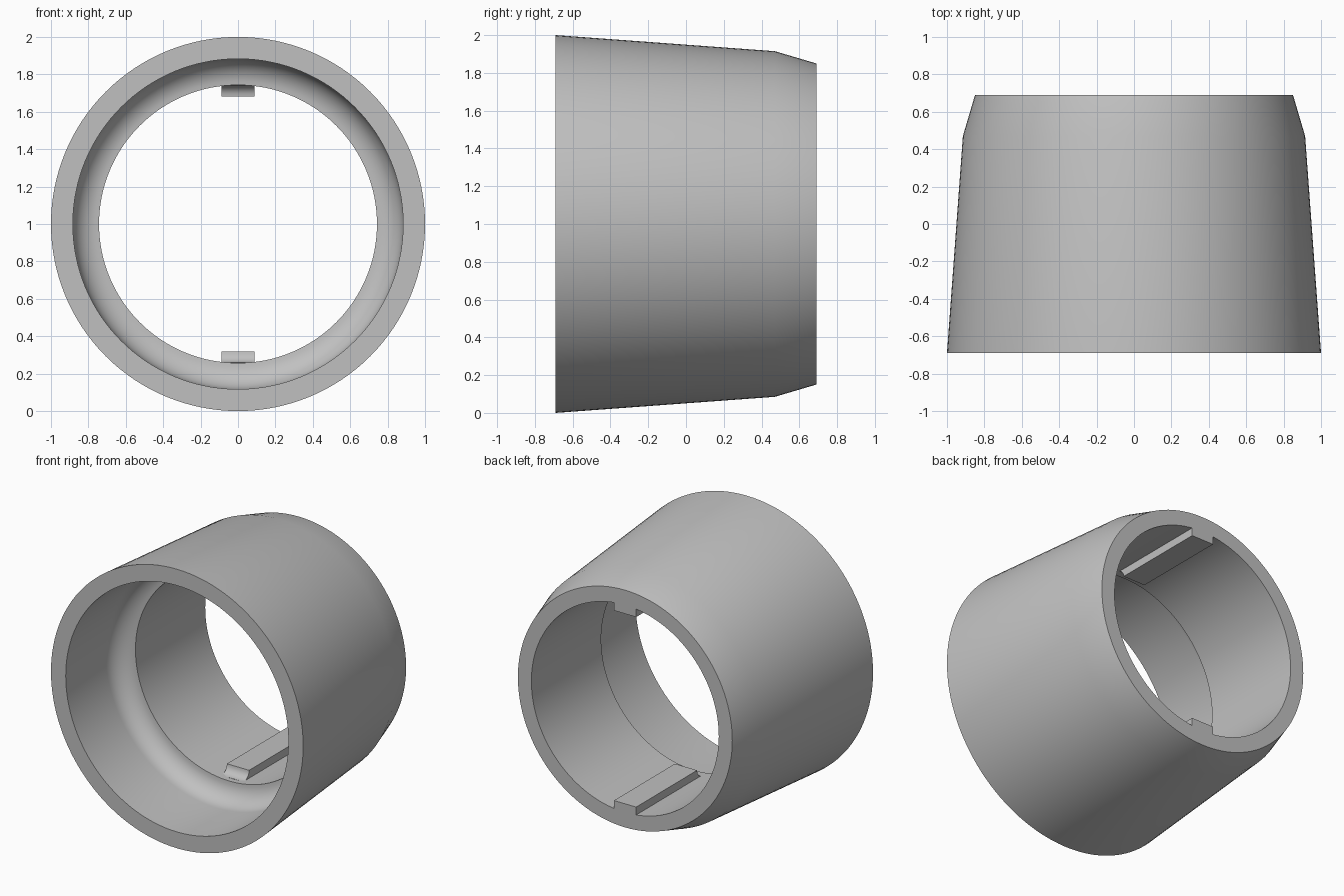
import bpy, bmesh, math
from mathutils import Matrix, Vector

old = bpy.data.objects.get("Cube")
if old:
    bpy.data.objects.remove(old, do_unlink=True)

FRONT, BACK = -0.69, 0.69
BORE, SOCKET = 0.743, 0.883
SEAT = -0.10          # where the socket fillet meets the bore
SEGMENTS = 128

grey = bpy.data.materials.new("plain grey")
grey.use_nodes = True
colour = (0.53, 0.53, 0.53, 1)
grey.diffuse_color = colour
grey.node_tree.nodes["Principled BSDF"].inputs["Base Color"].default_value = colour


def add_object(name, bm):
    bmesh.ops.recalc_face_normals(bm, faces=bm.faces)
    mesh = bpy.data.meshes.new(name)
    bm.to_mesh(mesh)
    bm.free()
    mesh.materials.append(grey)
    obj = bpy.data.objects.new(name, mesh)
    bpy.context.collection.objects.link(obj)
    bpy.ops.object.select_all(action='DESELECT')
    obj.select_set(True)
    bpy.context.view_layer.objects.active = obj
    bpy.ops.object.shade_smooth_by_angle(angle=math.radians(30))
    return obj


def fillet(y, r, radius, steps):
    """Concave quarter arc from an outer wall at radius r inwards, as (y, r)."""
    angles = [math.pi / 2 * i / steps for i in range(steps + 1)]
    return [(y + radius * math.sin(a), r - radius * (1 - math.cos(a))) for a in angles]


# Sleeve: closed wall profile spun about the y axis
fillet_radius = SOCKET - BORE
profile = [(FRONT, SOCKET), (FRONT, 1.0), (0.47, 0.915), (BACK, 0.85), (BACK, BORE)]
profile += reversed(fillet(SEAT - fillet_radius, SOCKET, fillet_radius, 10))
bm = bmesh.new()
verts = [bm.verts.new((0, y, r)) for y, r in profile]
edges = [bm.edges.new((v, verts[i - 1])) for i, v in enumerate(verts)]
bmesh.ops.spin(bm, geom=verts + edges, cent=(0, 0, 0), axis=(0, 1, 0),
               angle=math.tau, steps=SEGMENTS, use_duplicate=False)
bmesh.ops.remove_doubles(bm, verts=bm.verts, dist=0.0001)
bmesh.ops.translate(bm, verts=bm.verts, vec=(0, 0, 1))
add_object("sleeve", bm)

# Keys: flat ribs along the bore with a concave run-out at the front
for name, turn in (("upper_key", 0), ("lower_key", math.pi)):
    outline = fillet(-0.06, 0.741, 0.06, 6) + [(BACK, 0.681), (BACK, 0.76), (-0.06, 0.76)]
    bm = bmesh.new()
    face = bm.faces.new([bm.verts.new((-0.088, y, r)) for y, r in outline])
    side = bmesh.ops.extrude_face_region(bm, geom=[face])
    moved = [v for v in side["geom"] if isinstance(v, bmesh.types.BMVert)]
    bmesh.ops.translate(bm, verts=moved, vec=(0.176, 0, 0))
    bmesh.ops.transform(bm, verts=bm.verts,
                        matrix=Matrix.Translation(Vector((0, 0, 1))) @ Matrix.Rotation(turn, 4, 'Y'))
    add_object(name, bm)
